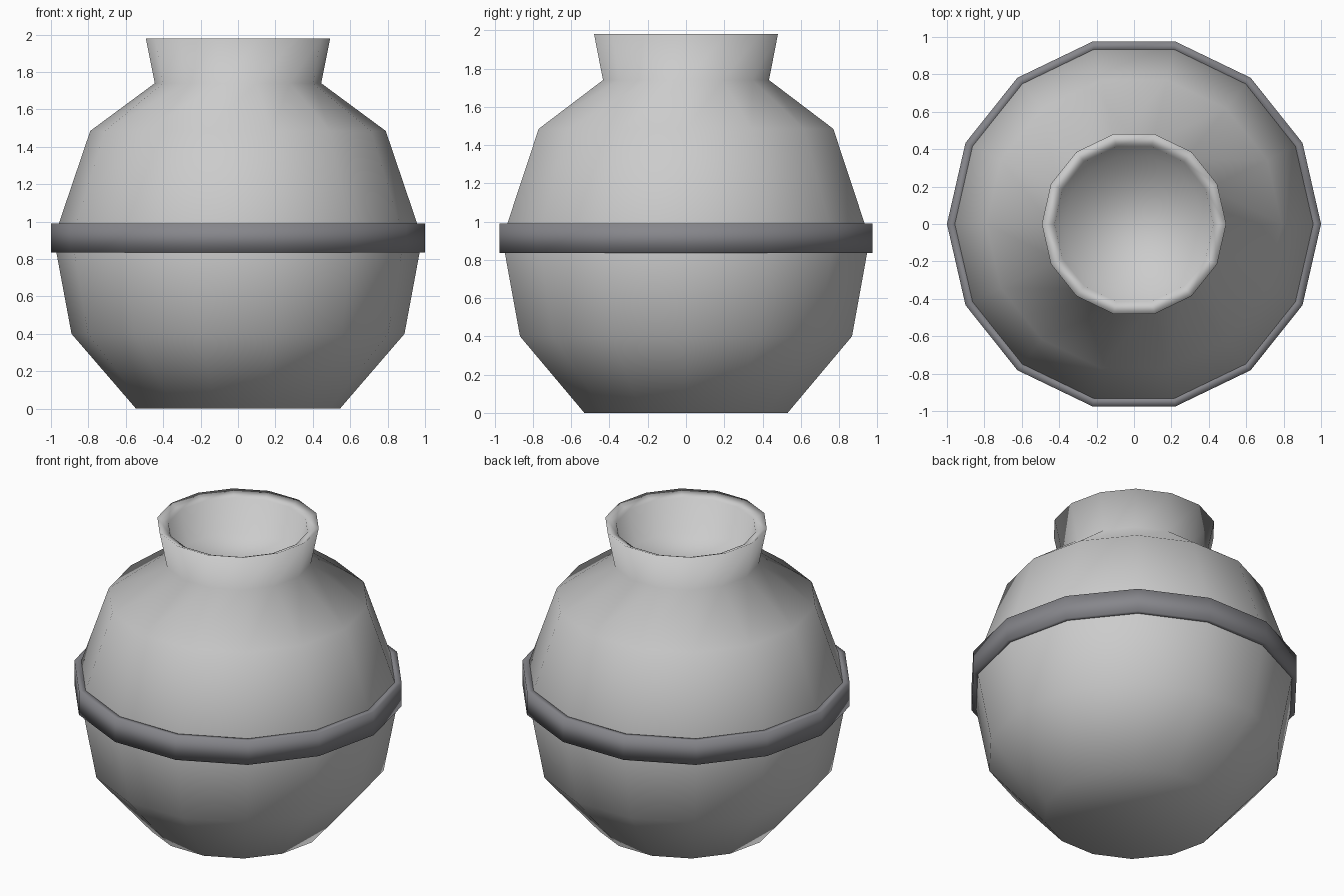
import bpy, bmesh
from math import cos, sin, pi

if "Cube" in bpy.data.objects:
    bpy.data.objects.remove(bpy.data.objects["Cube"])

SIDES = 14


def lathe(name, profile, closed=False):
    """Spin a (radius, height) profile around z; smooth shaded."""
    bm = bmesh.new()
    rings = [[bm.verts.new((r * cos(2 * pi * i / SIDES), r * sin(2 * pi * i / SIDES), z))
              for i in range(SIDES)] for r, z in profile]
    pairs = list(zip(rings, rings[1:]))
    if closed:
        pairs.append((rings[-1], rings[0]))
    for a, b in pairs:
        for i in range(SIDES):
            j = (i + 1) % SIDES
            bm.faces.new((a[i], a[j], b[j], b[i]))
    if not closed:
        bm.faces.new(rings[0][::-1])
        bm.faces.new(rings[-1])
    bmesh.ops.recalc_face_normals(bm, faces=bm.faces)
    for f in bm.faces:
        f.smooth = True
    mesh = bpy.data.meshes.new(name)
    bm.to_mesh(mesh)
    bm.free()
    obj = bpy.data.objects.new(name, mesh)
    bpy.context.collection.objects.link(obj)
    return obj


# Pot body, flared neck, lip and shallow inner bowl
lathe("pot_body", [
    (0.545, 0.0), (0.89, 0.4), (0.985, 0.91), (0.79, 1.485),
    (0.445, 1.74), (0.493, 1.98), (0.425, 1.95), (0.37, 1.74)])

# Dark band around the widest part
band = lathe("waist_band", [
    (0.95, 0.835), (1.0, 0.835), (1.0, 0.99), (0.95, 0.99)], closed=True)
mat = bpy.data.materials.new("dark_grey")
mat.diffuse_color = (0.24, 0.24, 0.26, 1)
mat.use_nodes = True
mat.node_tree.nodes["Principled BSDF"].inputs["Base Color"].default_value = mat.diffuse_color
band.data.materials.append(mat)
